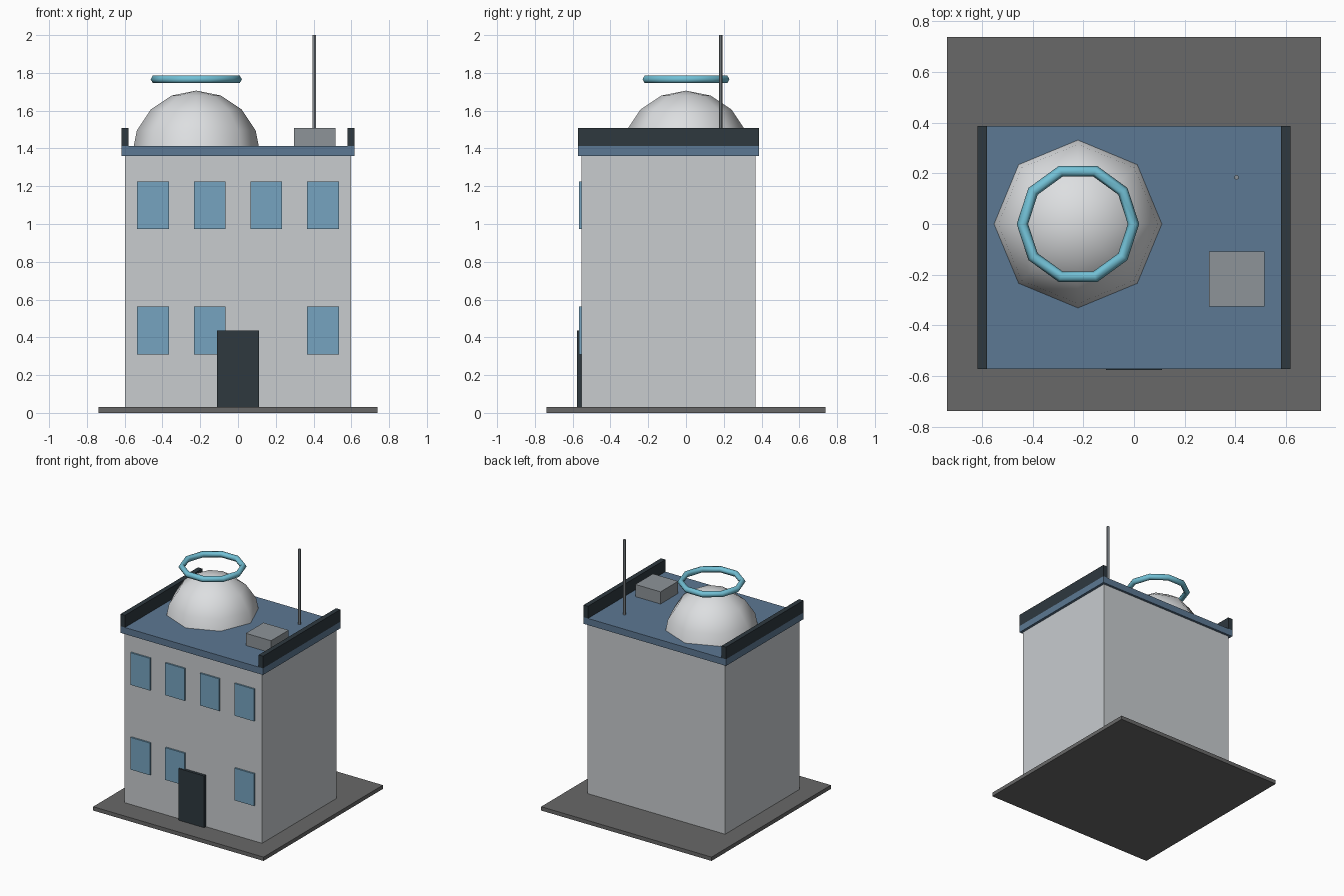
import bpy
import bmesh

cube = bpy.data.objects.get("Cube")
if cube:
    bpy.data.objects.remove(cube, do_unlink=True)


def material(name, rgb):
    """Flat material from 0-255 display values, stored as linear."""
    lin = [((c / 255 + 0.055) / 1.055) ** 2.4 for c in rgb]
    mat = bpy.data.materials.new(name)
    mat.use_nodes = True
    mat.diffuse_color = (*lin, 1)
    bsdf = mat.node_tree.nodes["Principled BSDF"]
    bsdf.inputs["Base Color"].default_value = (*lin, 1)
    bsdf.inputs["Roughness"].default_value = 0.8
    return mat


wall = material("pale grey wall", (200, 204, 207))
paving = material("dark grey paving", (104, 104, 104))
blue = material("slate blue roof", (92, 120, 147))
dark = material("charcoal trim", (46, 56, 63))
glass = material("window blue", (118, 164, 192))
white = material("dome white", (221, 223, 225))
cyan = material("ring cyan", (114, 192, 213))
metal = material("metal grey", (141, 148, 153))


def finish(name, mat, smooth=False):
    obj = bpy.context.object
    obj.name = name
    obj.data.materials.append(mat)
    if smooth:
        bpy.ops.object.shade_smooth()
    return obj


def box(name, x, y, z, mat):
    """Box from (min, max) ranges on each axis."""
    ranges = (x, y, z)
    bpy.ops.mesh.primitive_cube_add(size=1, location=[(a + b) / 2 for a, b in ranges])
    obj = finish(name, mat)
    obj.scale = [b - a for a, b in ranges]
    bpy.ops.object.transform_apply(location=False, rotation=False, scale=True)
    return obj


# Ground slab, building and roof
FRONT, BACK = -0.554, 0.368
ROOF_Y = (-0.572, 0.386)
ROOF_TOP = 1.412
box("ground_slab", (-0.738, 0.738), (-0.738, 0.738), (0, 0.03), paving)
box("building_walls", (-0.597, 0.597), (FRONT, BACK), (0.03, 1.36), wall)
box("roof_slab", (-0.617, 0.617), ROOF_Y, (1.36, ROOF_TOP), blue)

# Side parapets
box("left_parapet", (0.579, 0.617), ROOF_Y, (ROOF_TOP, 1.507), dark)
box("right_parapet", (-0.617, -0.579), ROOF_Y, (ROOF_TOP, 1.507), dark)

# Windows and door
rows = {"upper": (1.099, (-0.45, -0.15, 0.15, 0.45)),
        "lower": (0.436, (-0.45, -0.15, 0.45))}
for row, (z, columns) in rows.items():
    for i, x in enumerate(columns, 1):
        box(f"{row}_window_{i}", (x - 0.084, x + 0.084), (-0.567, FRONT + 0.005),
            (z - 0.126, z + 0.126), glass)
box("door", (-0.11, 0.11), (-0.576, FRONT + 0.005), (0.03, 0.435), dark)

# Dome: upper half of a low-poly sphere
bpy.ops.mesh.primitive_uv_sphere_add(segments=8, ring_count=8, radius=0.34,
                                     location=(-0.221, 0, 1.366))
dome = finish("roof_dome", white, smooth=True)
bm = bmesh.new()
bm.from_mesh(dome.data)
bmesh.ops.delete(bm, geom=[v for v in bm.verts if v.co.z < -0.01], context="VERTS")
bm.to_mesh(dome.data)
bm.free()

# Floating ring above the dome
bpy.ops.mesh.primitive_torus_add(major_segments=10, minor_segments=6,
                                 major_radius=0.219, minor_radius=0.0225,
                                 location=(-0.221, 0, 1.766))
finish("dome_ring", cyan, smooth=True)

# Roof equipment
box("roof_unit", (0.296, 0.515), (-0.326, -0.108), (ROOF_TOP, 1.507), metal)
bpy.ops.mesh.primitive_cylinder_add(vertices=6, radius=0.01, depth=2 - ROOF_TOP,
                                    location=(0.404, 0.184, (2 + ROOF_TOP) / 2))
finish("antenna", metal)
